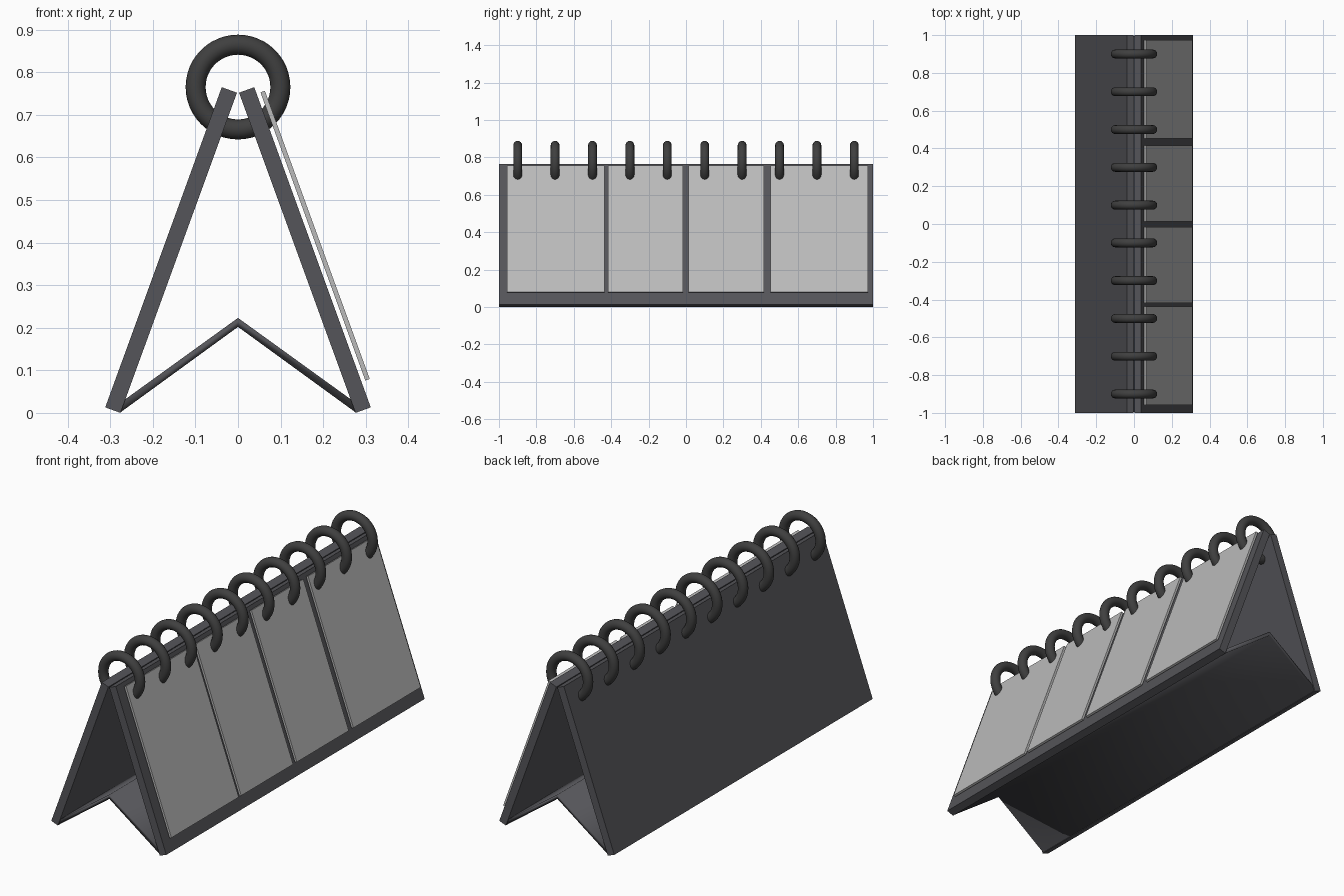
import bpy, bmesh
from math import radians, sin, cos, pi

if "Cube" in bpy.data.objects:
    bpy.data.objects.remove(bpy.data.objects["Cube"])

TILT = radians(20)


def material(name, rgb):
    m = bpy.data.materials.new(name)
    m.diffuse_color = (*rgb, 1)
    m.use_nodes = True
    m.node_tree.nodes["Principled BSDF"].inputs["Base Color"].default_value = m.diffuse_color
    return m


BOARD = material("dark_board", (0.09, 0.09, 0.10))
PAPER = material("grey_paper", (0.5, 0.5, 0.5))
METAL = material("dark_metal", (0.05, 0.05, 0.05))


def extrude_profile(name, pts, y0, y1, mat):
    """Extrude an xz outline from y0 to y1."""
    bm = bmesh.new()
    face = bm.faces.new([bm.verts.new((x, y0, z)) for x, z in pts])
    res = bmesh.ops.extrude_face_region(bm, geom=[face])
    verts = [v for v in res["geom"] if isinstance(v, bmesh.types.BMVert)]
    bmesh.ops.translate(bm, vec=(0, y1 - y0, 0), verts=verts)
    bmesh.ops.recalc_face_normals(bm, faces=bm.faces)
    me = bpy.data.meshes.new(name)
    bm.to_mesh(me)
    bm.free()
    me.materials.append(mat)
    ob = bpy.data.objects.new(name, me)
    bpy.context.collection.objects.link(ob)
    return ob


def slab(x, z, length, thick):
    """Tilted rectangle; (x, z) is its lower inner corner on the right side."""
    ux, uz = -sin(TILT) * length, cos(TILT) * length
    nx, nz = cos(TILT) * thick, sin(TILT) * thick
    return [(x, z), (x + nx, z + nz), (x + nx + ux, z + nz + uz), (x + ux, z + uz)]


# Two leaning cover boards
cover = slab(0.276, 0.0, 0.80, 0.038)
extrude_profile("front_cover", cover, -1, 1, BOARD)
extrude_profile("back_cover", [(-x, z) for x, z in cover], -1, 1, BOARD)

# Folded base brace between the boards
brace = extrude_profile("base_brace", [
    (-0.284, 0.018), (-0.275, 0.002), (0, 0.202), (0.275, 0.002),
    (0.284, 0.018), (0, 0.223)], -0.995, 0.995, BOARD)
brace.data.polygons.foreach_set("use_smooth", [True] * len(brace.data.polygons))

# Four page stacks in front of the right board
page = slab(0.299, 0.076, 0.72, 0.011)
for i, (y0, y1) in enumerate([(-0.957, -0.436), (-0.417, -0.015),
                              (0.014, 0.416), (0.452, 0.973)]):
    extrude_profile(f"page_{i + 1}", page, y0, y1, PAPER)

# Ten binding rings along the top
for i in range(10):
    bpy.ops.mesh.primitive_torus_add(
        major_radius=0.0995, minor_radius=0.0235, major_segments=48,
        minor_segments=16, location=(0, -0.9 + 0.2 * i, 0.765),
        rotation=(pi / 2, 0, 0))
    ring = bpy.context.object
    ring.name = f"binding_ring_{i + 1}"
    ring.data.materials.append(METAL)
    bpy.ops.object.shade_smooth()
